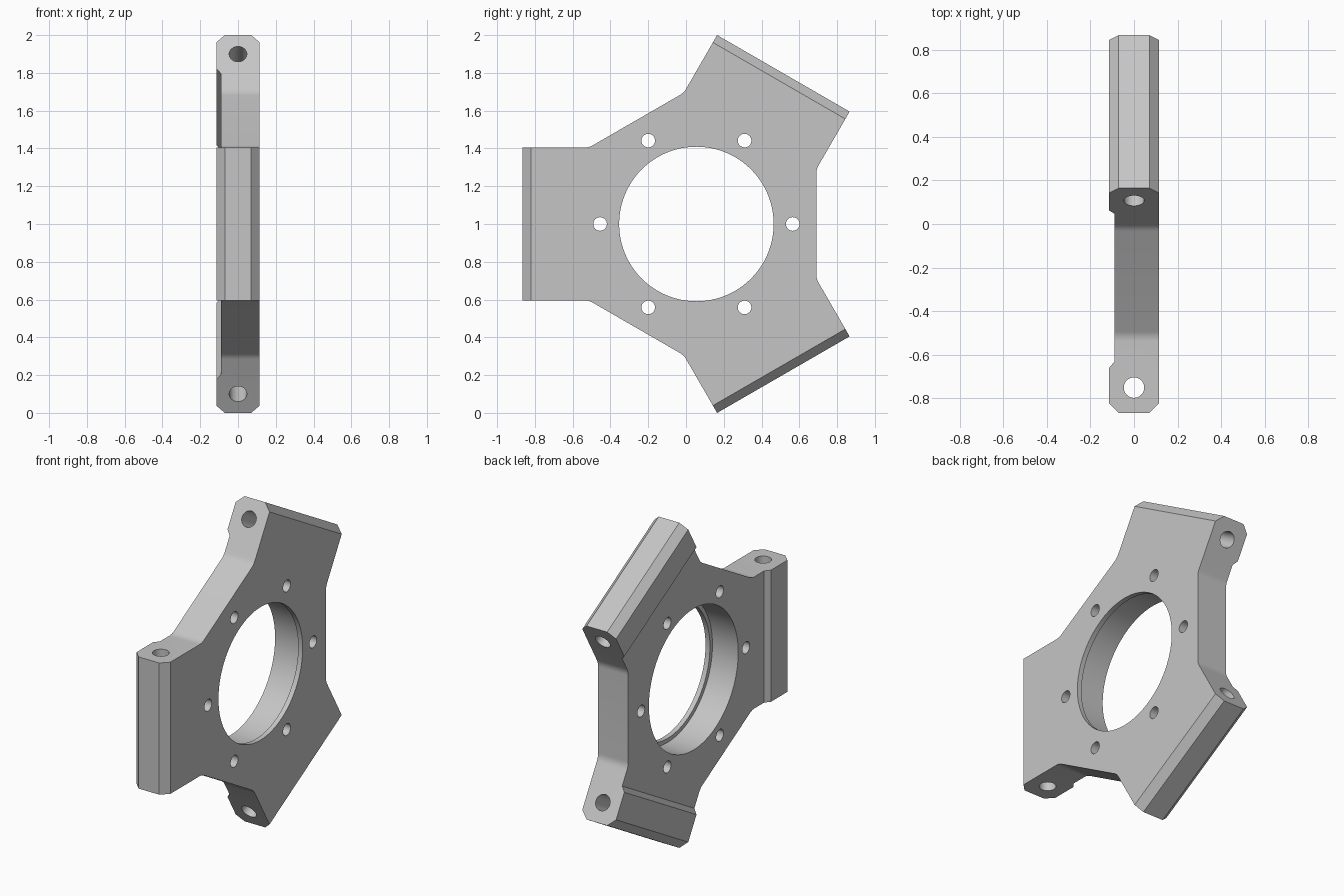
import bpy
import bmesh
from math import sin, cos, pi, radians
from mathutils import Vector, Matrix

if "Cube" in bpy.data.objects:
    bpy.data.objects.remove(bpy.data.objects["Cube"], do_unlink=True)

CENTRE = Vector((0, 0.055, 1))   # axis of the bore, along x
REACH = 0.921                    # axis to the outer face of each arm
HALF_WIDTH = 0.405               # half the width of an arm
HALF_DEPTH = 0.115               # half the thickness
CHAMFER = 0.045
WAIST = 0.635                    # axis to the flats between the arms
ARM_ANGLES = [radians(a) for a in (60, 180, 300)]

metal = bpy.data.materials.new("light grey metal")
metal.use_nodes = True
grey = (0.56, 0.56, 0.56, 1)
metal.diffuse_color = grey
metal.node_tree.nodes["Principled BSDF"].inputs["Base Color"].default_value = grey


def radial(x, r, angle):
    return Vector((x, r * cos(angle), r * sin(angle)))


def loft(name, rings, matrix):
    """Closed solid through rings of points, capped at both ends."""
    bm = bmesh.new()
    loops = [[bm.verts.new(matrix @ p) for p in ring] for ring in rings]
    for a, b in zip(loops, loops[1:]):
        for i in range(len(a)):
            j = (i + 1) % len(a)
            bm.faces.new((a[i], a[j], b[j], b[i]))
    bm.faces.new(loops[0])
    bm.faces.new(loops[-1])
    bmesh.ops.recalc_face_normals(bm, faces=bm.faces)
    mesh = bpy.data.meshes.new(name)
    bm.to_mesh(mesh)
    bm.free()
    mesh.materials.append(metal)
    obj = bpy.data.objects.new(name, mesh)
    bpy.context.collection.objects.link(obj)
    return obj


def turned(name, profile, sides, matrix=Matrix.Translation(CENTRE)):
    """Solid with regular cross-sections: profile lists (x, radius)."""
    rings = [[radial(x, r, 2 * pi * i / sides) for i in range(sides)]
             for x, r in profile]
    return loft(name, rings, matrix)


def combine(body, tool, operation):
    mod = body.modifiers.new(tool.name, 'BOOLEAN')
    mod.operation = operation
    mod.solver = 'EXACT'
    mod.object = tool
    tool.hide_render = True
    bpy.ops.object.modifier_apply(modifier=mod.name)
    bpy.data.objects.remove(tool, do_unlink=True)


# Three-armed outline with rounded inner corners
corner_u = (WAIST - HALF_WIDTH * sin(pi / 3)) / cos(pi / 3)
fillet = 0.025
start = Vector((corner_u - fillet * cos(pi / 6), HALF_WIDTH + fillet * sin(pi / 6)))
bend = Vector((corner_u, HALF_WIDTH))
end = Vector((corner_u + fillet, HALF_WIDTH))
half = []
for i in range(7):
    t = i / 6
    half.append(start * (1 - t) ** 2 + bend * 2 * t * (1 - t) + end * t * t)
half.append(Vector((1.05, HALF_WIDTH)))      # trimmed to length below
arm = [Vector((p.x, -p.y)) for p in half] + half[::-1]

outline = []
for a in ARM_ANGLES:
    outline += [(p.x * cos(a) - p.y * sin(a), p.x * sin(a) + p.y * cos(a)) for p in arm]
rings = [[Vector((x, y, z)) for y, z in outline] for x in (-0.2, 0.2)]
plate = loft("three_arm_mounting_plate", rings, Matrix.Translation(CENTRE))
bpy.context.view_layer.objects.active = plate
plate.select_set(True)

# Chamfered three-sided envelope trims thickness and arm ends
inner = HALF_DEPTH - CHAMFER
envelope = [(-HALF_DEPTH, 2 * (REACH - CHAMFER)), (-inner, 2 * REACH),
            (inner, 2 * REACH), (HALF_DEPTH, 2 * (REACH - CHAMFER))]
combine(plate, turned("envelope", envelope, 3), 'INTERSECT')

# Shallow recess leaving a raised bar on each arm
recess = [(-0.14, 2 * 0.746), (-0.09, 2 * 0.686)]
combine(plate, turned("recess", recess, 3), 'DIFFERENCE')

# Stepped bore with a thin retaining lip
bore = [(-0.3, 0.434), (0.085, 0.434), (0.085, 0.409), (0.3, 0.409)]
combine(plate, turned("bore", bore, 96), 'DIFFERENCE')

# Ring of bolt holes
for i in range(6):
    place = Matrix.Translation(CENTRE + radial(0, 0.51, i * pi / 3))
    combine(plate, turned("bolt_hole", [(-0.3, 0.036), (0.3, 0.036)], 32, place),
            'DIFFERENCE')

# Hinge-pin holes along the arm ends
for a in ARM_ANGLES:
    place = (Matrix.Translation(CENTRE) @ Matrix.Rotation(a, 4, 'X')
             @ Matrix.Translation((0, 0.805, 0)) @ Matrix.Rotation(pi / 2, 4, 'Y'))
    combine(plate, turned("pin_hole", [(-0.6, 0.047), (0.6, 0.047)], 32, place),
            'DIFFERENCE')

bpy.ops.object.shade_smooth_by_angle(angle=radians(25))
